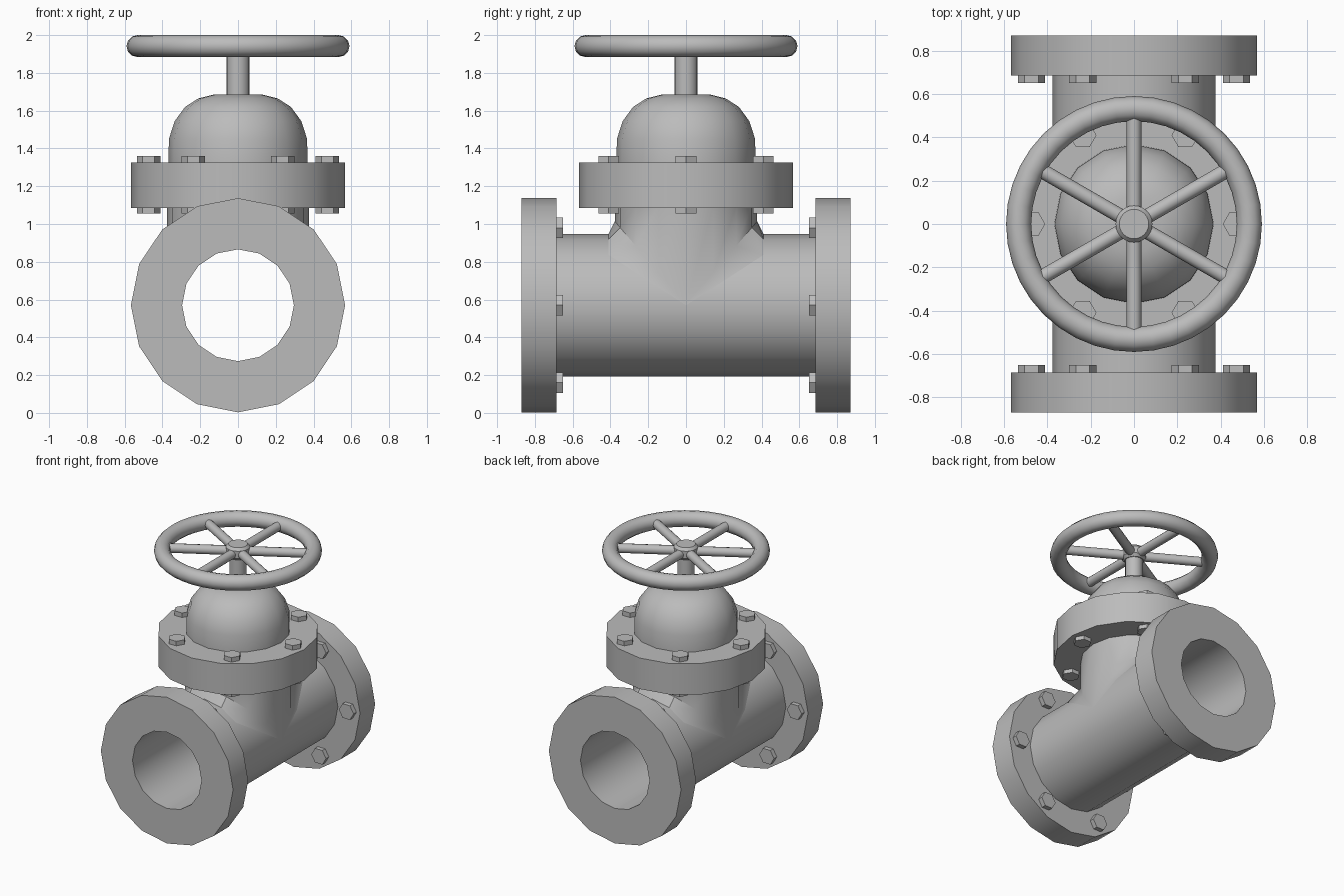
import bpy, bmesh, math
from mathutils import Matrix, Vector

cube = bpy.data.objects.get("Cube")
if cube:
    bpy.data.objects.remove(cube, do_unlink=True)

grey = bpy.data.materials.new("cast grey")
grey.use_nodes = True
grey.diffuse_color = (0.5, 0.5, 0.5, 1)
grey.node_tree.nodes["Principled BSDF"].inputs["Base Color"].default_value = (0.5, 0.5, 0.5, 1)

SIDES = 16
AXIS_Z = 0.57       # height of the pipe axis
PIPE_R = 0.377
FLANGE_R = 0.567
BORE_R = 0.296
WHEEL_Z = 1.942
ALONG_Y = Matrix.Translation((0, 0, AXIS_Z)) @ Matrix.Rotation(math.pi / 2, 4, "X")


def finish(name, bm, smooth=True):
    bmesh.ops.recalc_face_normals(bm, faces=bm.faces)
    mesh = bpy.data.meshes.new(name)
    bm.to_mesh(mesh)
    bm.free()
    mesh.materials.append(grey)
    obj = bpy.data.objects.new(name, mesh)
    bpy.context.collection.objects.link(obj)
    if smooth:
        bpy.ops.object.select_all(action="DESELECT")
        obj.select_set(True)
        bpy.context.view_layer.objects.active = obj
        bpy.ops.object.shade_smooth_by_angle(angle=math.radians(35))
    return obj


def lathe(name, profile, sides=SIDES, matrix=Matrix(), closed=False):
    """Turn (radius, height) points about z, then place with the matrix."""
    bm = bmesh.new()
    verts = [bm.verts.new((r, 0, z)) for r, z in profile]
    pairs = list(zip(verts, verts[1:])) + ([(verts[-1], verts[0])] if closed else [])
    edges = [bm.edges.new(p) for p in pairs]
    bmesh.ops.spin(bm, geom=verts + edges, cent=(0, 0, 0), axis=(0, 0, 1),
                   angle=2 * math.pi, steps=sides, use_merge=True)
    bmesh.ops.remove_doubles(bm, verts=bm.verts, dist=0.0005)
    bmesh.ops.transform(bm, matrix=matrix, verts=bm.verts)
    return finish(name, bm)


def bolt_ring(name, base, height, matrix=Matrix()):
    """Six hexagonal heads around z, starting at the base height."""
    bm = bmesh.new()
    for i in range(6):
        turn = Matrix.Rotation(i * math.pi / 3, 4, "Z")
        place = Matrix.Translation((0.473, 0, base + height / 2))
        bmesh.ops.create_cone(bm, cap_ends=True, segments=6, radius1=0.063, radius2=0.063,
                              depth=height, matrix=matrix @ turn @ place @ Matrix.Rotation(math.pi / 2, 4, "Z"))
    # point one corner of each head outward
    return finish(name, bm, smooth=False)


# Horizontal pipe and its end flanges
lathe("pipe", [(PIPE_R, -0.7), (PIPE_R, 0.7), (BORE_R, 0.7), (BORE_R, -0.7)],
      matrix=ALONG_Y, closed=True)
for name, s in (("front", 1), ("back", -1)):
    lathe(name + "_flange", [(FLANGE_R, s * 0.685), (FLANGE_R, s * 0.87),
                             (BORE_R, s * 0.87), (BORE_R, s * 0.685)],
          matrix=ALONG_Y, closed=True)
    bolt_ring(name + "_flange_bolts", 0.65 if s > 0 else -0.685, 0.035, ALONG_Y)

# Neck that flares into the pipe along its saddle line
bm = bmesh.new()
rings = [[], [], []]
for i in range(SIDES):
    a = 2 * math.pi * i / SIDES
    x, y = PIPE_R * math.cos(a), PIPE_R * math.sin(a)
    saddle = AXIS_Z + math.sqrt(max(PIPE_R ** 2 - x * x, 0))
    rise = 0.065 * abs(math.sin(a))
    reach = min(0.41, abs(y) * 1.55)
    rings[0].append(bm.verts.new((x, math.copysign(reach, y), saddle)))
    rings[1].append(bm.verts.new((x, y, saddle + rise + 0.002)))
    rings[2].append(bm.verts.new((x, y, 1.1)))
for low, high in zip(rings, rings[1:]):
    for i in range(SIDES):
        j = (i + 1) % SIDES
        bm.faces.new((low[i], low[j], high[j], high[i]))
finish("neck", bm)

# Bonnet flange, its bolts and the dome
lathe("bonnet_flange", [(0, 1.085), (FLANGE_R, 1.085), (FLANGE_R, 1.325), (0, 1.325)])
bolt_ring("bonnet_bolts_upper", 1.325, 0.035)
bolt_ring("bonnet_bolts_lower", 1.055, 0.03)
lathe("bonnet_dome", [(0.368, 1.32), (0.366, 1.45), (0.335, 1.545), (0.28, 1.62),
                      (0.21, 1.665), (0.13, 1.685), (0, 1.685)])

# Stem and hub of the handwheel
lathe("stem", [(0.062, 1.68), (0.062, 1.95)])
lathe("wheel_hub", [(0, 1.9), (0.068, 1.9), (0.085, 1.92), (0.085, 1.975),
                    (0.068, 1.995), (0, 1.995)], sides=24)

# Handwheel rim
rim = [(0.5325 + 0.058 * math.cos(math.pi * k / 6), WHEEL_Z + 0.058 * math.sin(math.pi * k / 6))
       for k in range(12)]
lathe("wheel_rim", rim, sides=40, closed=True)

# Six spokes
bm = bmesh.new()
for i in range(6):
    turn = Matrix.Rotation(math.pi / 6 + i * math.pi / 3, 4, "Z")
    place = Matrix.Translation((0.27, 0, WHEEL_Z)) @ Matrix.Rotation(math.pi / 2, 4, "Y")
    bmesh.ops.create_cone(bm, cap_ends=True, segments=12, radius1=0.034, radius2=0.034,
                          depth=0.46, matrix=turn @ place)
finish("wheel_spokes", bm)
